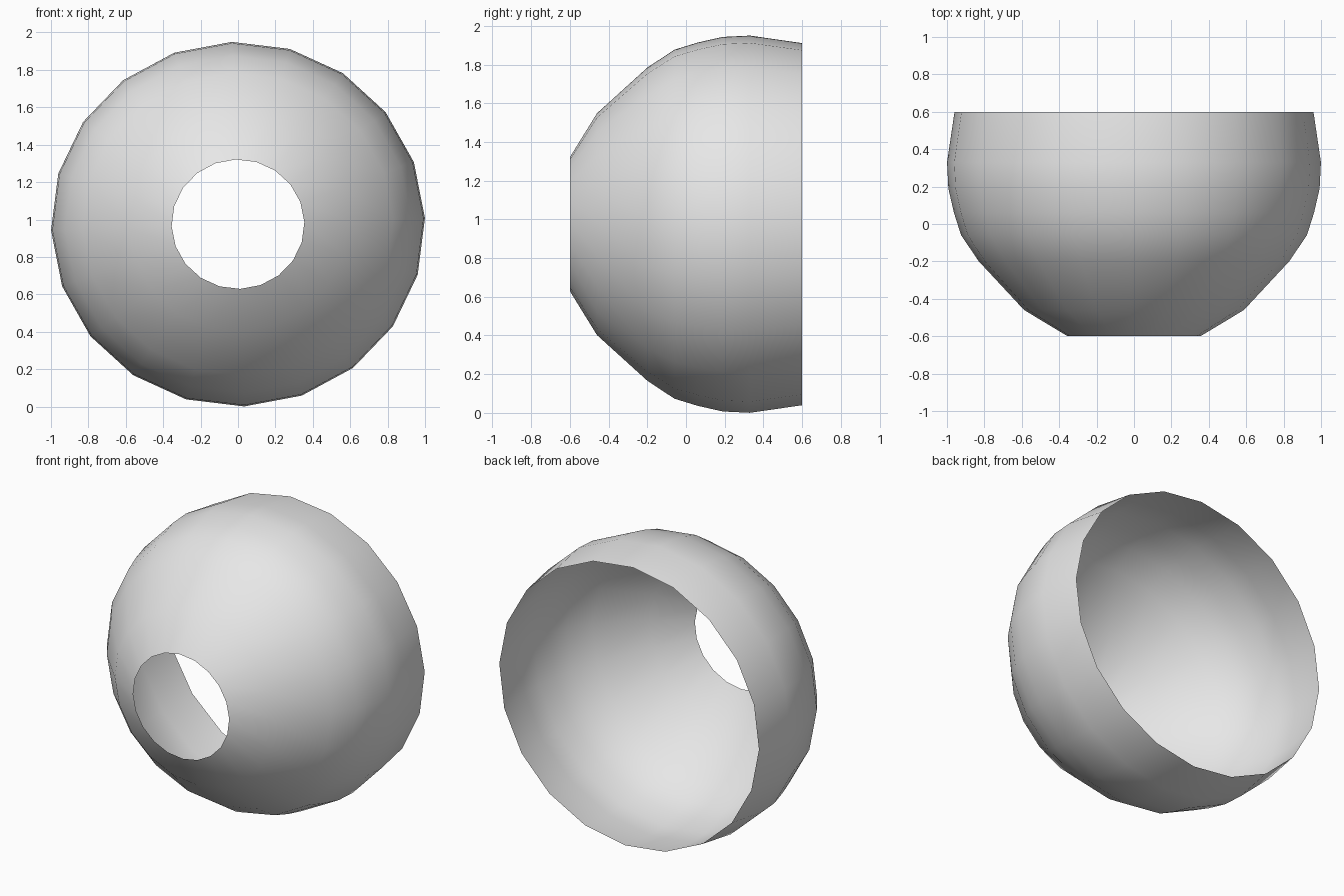
import bpy
import bmesh
from math import cos, sin, radians, tau
from mathutils import Matrix, Vector

cube = bpy.data.objects.get("Cube")
if cube:
    bpy.data.objects.remove(cube)

SIDES = 20
TWIST = radians(1.9)
HALF_HEIGHT = 0.975

# Plain grey material
grey = bpy.data.materials.new("light grey")
grey.use_nodes = True
colour = (0.8, 0.8, 0.8, 1)
grey.diffuse_color = colour
grey.node_tree.nodes["Principled BSDF"].inputs["Base Color"].default_value = colour

# Shell profile as (y, radius), from the small front opening to the wide back rim
profile = [(-0.6, 0.355), (-0.46, 0.588), (-0.2, 0.83), (-0.06, 0.925),
           (0.06, 0.963), (0.19, 0.993), (0.33, 1.0), (0.6, 0.96)]

# Turn the profile around the y axis into an open, thin shell
bm = bmesh.new()
verts = [bm.verts.new((r * cos(TWIST), y, r * sin(TWIST))) for y, r in profile]
edges = [bm.edges.new(pair) for pair in zip(verts, verts[1:])]
bmesh.ops.spin(bm, geom=verts + edges, cent=(0, 0, 0), axis=(0, 1, 0),
               angle=tau, steps=SIDES, use_merge=False)
bmesh.ops.remove_doubles(bm, verts=bm.verts, dist=0.001)

# Flatten it slightly and stand it on the ground
bm.transform(Matrix.Translation((0, 0, HALF_HEIGHT)) @ Matrix.Diagonal((1, 1, HALF_HEIGHT, 1)))

# Face outwards
bm.normal_update()
centre = Vector((0, 0, HALF_HEIGHT))
inward = [f for f in bm.faces if f.normal.dot(f.calc_center_median() - centre) < 0]
bmesh.ops.reverse_faces(bm, faces=inward)
for face in bm.faces:
    face.smooth = True

mesh = bpy.data.meshes.new("open_shell")
bm.to_mesh(mesh)
bm.free()
mesh.materials.append(grey)
shell = bpy.data.objects.new("open_shell", mesh)
bpy.context.collection.objects.link(shell)
